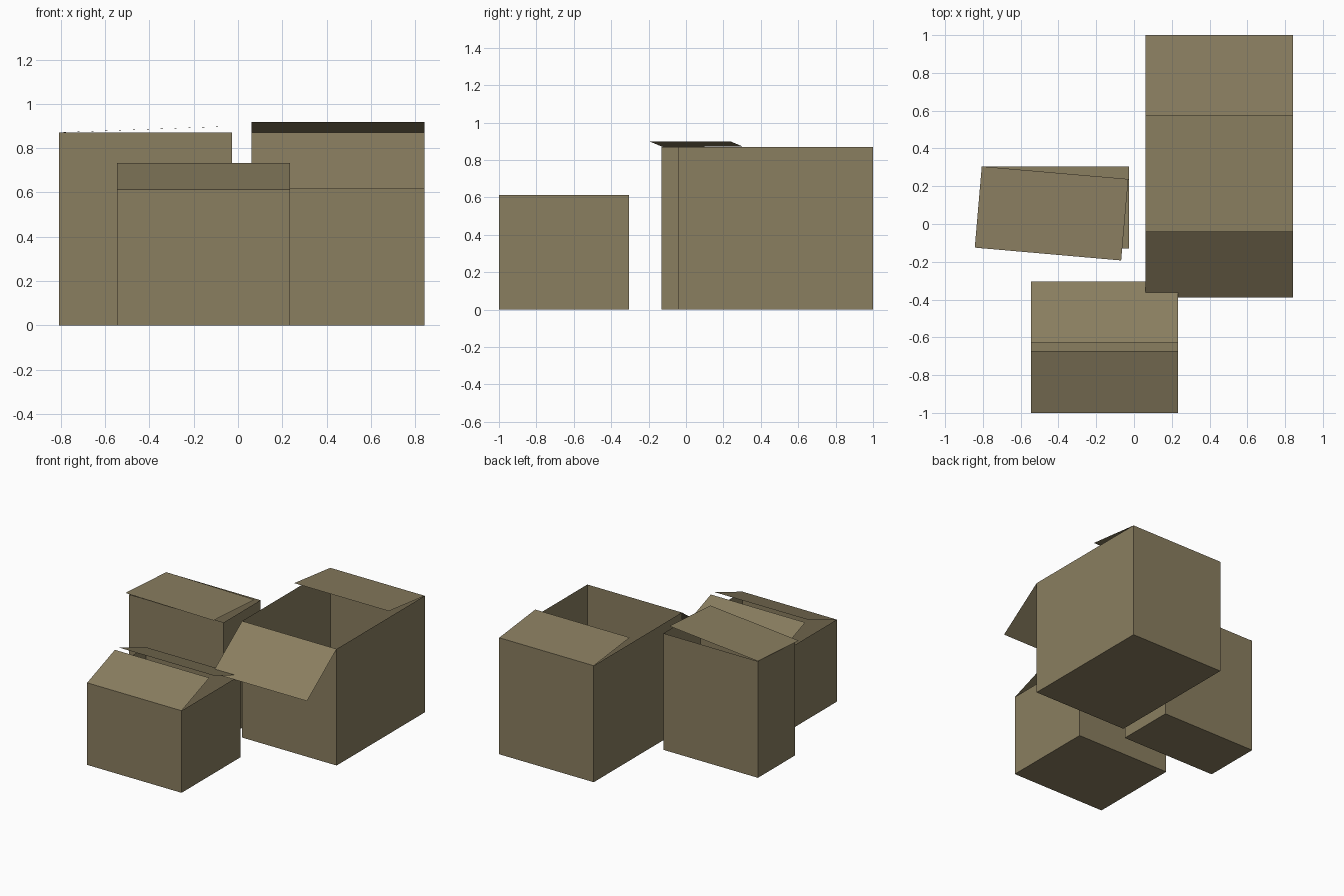
import bpy, bmesh

if "Cube" in bpy.data.objects:
    bpy.data.objects.remove(bpy.data.objects["Cube"])

card = bpy.data.materials.new("cardboard brown")
card.diffuse_color = (0.254, 0.209, 0.117, 1)
card.use_nodes = True
card.node_tree.nodes["Principled BSDF"].inputs["Base Color"].default_value = card.diffuse_color


def make_object(name, bm):
    mesh = bpy.data.meshes.new(name)
    bm.to_mesh(mesh)
    bm.free()
    mesh.materials.append(card)
    obj = bpy.data.objects.new(name, mesh)
    bpy.context.collection.objects.link(obj)


def open_box(name, x0, x1, y0, y1, h):
    """Thin-walled carton with a floor and no top."""
    bm = bmesh.new()
    bmesh.ops.create_cube(bm, size=1)
    top = [f for f in bm.faces if f.normal.z > 0.9]
    bmesh.ops.delete(bm, geom=top, context='FACES_ONLY')
    for v in bm.verts:
        v.co = (x0 if v.co.x < 0 else x1, y0 if v.co.y < 0 else y1,
                0 if v.co.z < 0 else h)
    make_object(name, bm)


def sheet(name, corners):
    bm = bmesh.new()
    face = bm.faces.new([bm.verts.new(c) for c in corners])
    face.normal_update()
    if face.normal.z < 0:
        face.normal_flip()
    make_object(name, bm)


def flap(name, x0, x1, hinge, tip):
    """Sheet along x from a hinge (y, z) to a free edge (y, z)."""
    sheet(name, [(x0, *hinge), (x1, *hinge), (x1, *tip), (x0, *tip)])


# large carton, front flap hanging out and back flap raised
open_box("large_box", 0.062, 0.843, -0.04, 1.0, 0.87)
flap("large_box_front_flap", 0.062, 0.843, (-0.04, 0.87), (-0.39, 0.615))
flap("large_box_back_flap", 0.062, 0.843, (1.0, 0.87), (0.575, 0.918))

# small carton, both flaps tilted inwards
open_box("small_box", -0.546, 0.234, -1.0, -0.305, 0.613)
flap("small_box_front_flap", -0.546, 0.234, (-1.0, 0.613), (-0.673, 0.734))
flap("small_box_back_flap", -0.546, 0.234, (-0.305, 0.613), (-0.627, 0.734))

# narrow carton with a loose, skewed lid
open_box("narrow_box", -0.808, -0.027, -0.13, 0.305, 0.87)
sheet("narrow_box_lid", [(-0.806, 0.305, 0.871), (-0.03, 0.238, 0.899),
                         (-0.068, -0.193, 0.898), (-0.843, -0.125, 0.870)])
